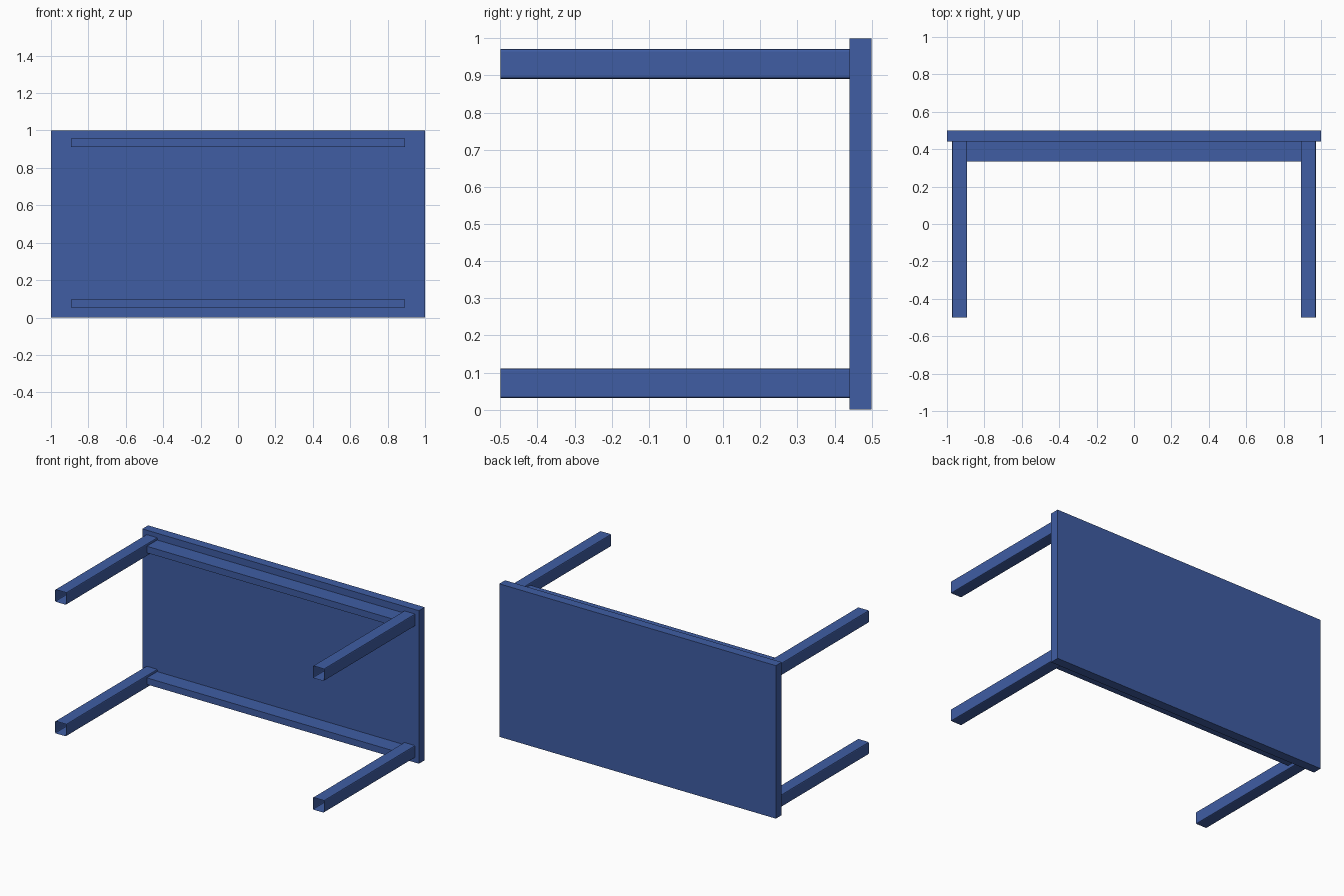
import bpy, bmesh
from mathutils import Vector

if "Cube" in bpy.data.objects:
    bpy.data.objects.remove(bpy.data.objects["Cube"])

blue = bpy.data.materials.new("blue_paint")
blue.diffuse_color = (0.05, 0.11, 0.37, 1)
blue.use_nodes = True
blue.node_tree.nodes["Principled BSDF"].inputs["Base Color"].default_value = blue.diffuse_color


def box(name, lo, hi, bevel=0, open_ends=False):
    """Box between two corners; optional rounded long edges and open y ends."""
    lo, hi = Vector(lo), Vector(hi)
    bm = bmesh.new()
    bmesh.ops.create_cube(bm, size=1)
    bmesh.ops.scale(bm, vec=hi - lo, verts=bm.verts)
    if bevel:
        long_edges = [e for e in bm.edges
                      if abs(e.verts[0].co.y - e.verts[1].co.y) > 1e-4]
        bmesh.ops.bevel(bm, geom=long_edges, offset=bevel, segments=2,
                        profile=0.5, affect='EDGES')
    if open_ends:
        bm.normal_update()
        caps = [f for f in bm.faces if abs(f.normal.y) > 0.9]
        bmesh.ops.delete(bm, geom=caps, context='FACES_ONLY')
    mesh = bpy.data.meshes.new(name)
    bm.to_mesh(mesh)
    bm.free()
    mesh.materials.append(blue)
    obj = bpy.data.objects.new(name, mesh)
    obj.location = (lo + hi) / 2
    bpy.context.collection.objects.link(obj)
    return obj


# Table top, standing on its long edge
box("table_top", (-1, 0.44, 0), (1, 0.5, 1))

for row, z in (("lower", 0.071), ("upper", 0.931)):
    # Hollow square-tube legs
    for side, x in (("left", -0.932), ("right", 0.932)):
        box(f"{row}_{side}_leg", (x - 0.04, -0.5, z - 0.04),
            (x + 0.04, 0.44, z + 0.04), bevel=0.006, open_ends=True)
    # Rail joining the two legs under the top
    box(f"{row}_rail", (-0.892, 0.333, z - 0.018), (0.892, 0.44, z + 0.025))
